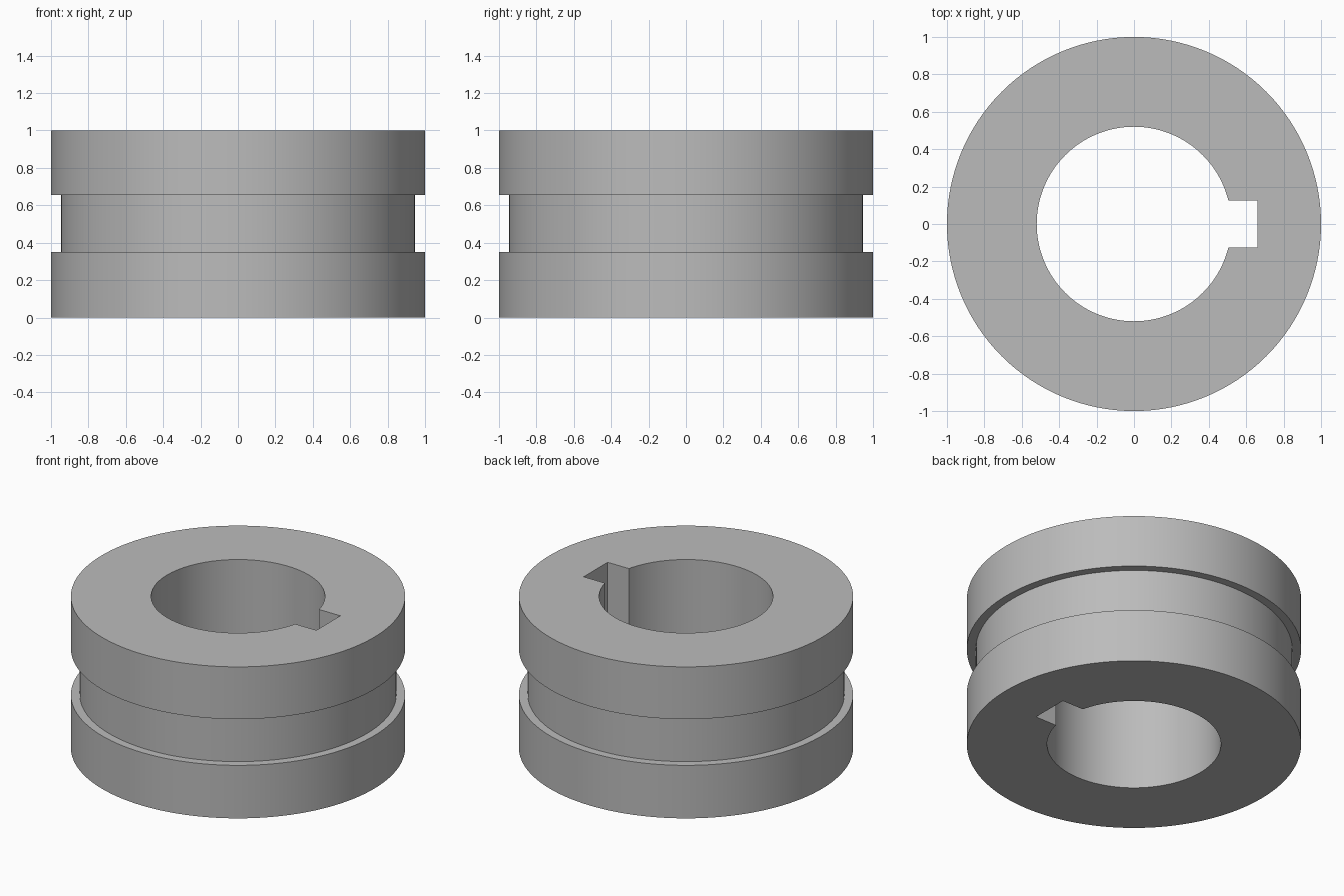
import bpy
import bmesh
from math import radians, tau
from mathutils import Vector

cube = bpy.data.objects.get("Cube")
if cube:
    bpy.data.objects.remove(cube, do_unlink=True)

OUTER, GROOVE, BORE = 1.0, 0.947, 0.52
HEIGHT, GROOVE_LOW, GROOVE_HIGH = 1.0, 0.35, 0.655
KEY_DEPTH, KEY_WIDTH = 0.66, 0.25
SEGMENTS = 128

# Plain grey steel
steel = bpy.data.materials.new("grey_steel")
steel.use_nodes = True
grey = (0.5, 0.5, 0.5, 1.0)
steel.diffuse_color = grey
steel.node_tree.nodes["Principled BSDF"].inputs["Base Color"].default_value = grey


def add_object(name, bm):
    bmesh.ops.recalc_face_normals(bm, faces=bm.faces)
    mesh = bpy.data.meshes.new(name)
    bm.to_mesh(mesh)
    bm.free()
    obj = bpy.data.objects.new(name, mesh)
    bpy.context.collection.objects.link(obj)
    mesh.materials.append(steel)
    return obj


# Collar body: closed radius/height section turned about z
section = [(BORE, 0), (OUTER, 0), (OUTER, GROOVE_LOW), (GROOVE, GROOVE_LOW),
           (GROOVE, GROOVE_HIGH), (OUTER, GROOVE_HIGH), (OUTER, HEIGHT), (BORE, HEIGHT)]
bm = bmesh.new()
verts = [bm.verts.new((r, 0, z)) for r, z in section]
edges = [bm.edges.new((v, verts[i - 1])) for i, v in enumerate(verts)]
bmesh.ops.spin(bm, geom=verts + edges, cent=(0, 0, 0), axis=(0, 0, 1),
               angle=tau, steps=SEGMENTS, use_merge=True)
bmesh.ops.remove_doubles(bm, verts=bm.verts, dist=0.0001)
collar = add_object("grooved_collar", bm)

# Keyway cutter: a through slot on the +x side of the bore
bm = bmesh.new()
bmesh.ops.create_cube(bm, size=1)
slot_start = BORE / 2
bmesh.ops.scale(bm, verts=bm.verts, vec=Vector((KEY_DEPTH - slot_start, KEY_WIDTH, HEIGHT * 2)))
bmesh.ops.translate(bm, verts=bm.verts,
                    vec=Vector(((KEY_DEPTH + slot_start) / 2, 0, HEIGHT / 2)))
cutter = add_object("keyway_cutter", bm)
cutter.hide_render = True

# Cut the keyway, then drop the cutter
cut = collar.modifiers.new("keyway", "BOOLEAN")
cut.operation = "DIFFERENCE"
cut.solver = "EXACT"
cut.object = cutter
bpy.context.view_layer.objects.active = collar
collar.select_set(True)
bpy.ops.object.modifier_apply(modifier=cut.name)
bpy.data.objects.remove(cutter, do_unlink=True)

# Smooth round walls with crisp rims
bpy.ops.object.shade_smooth_by_angle(angle=radians(30))
